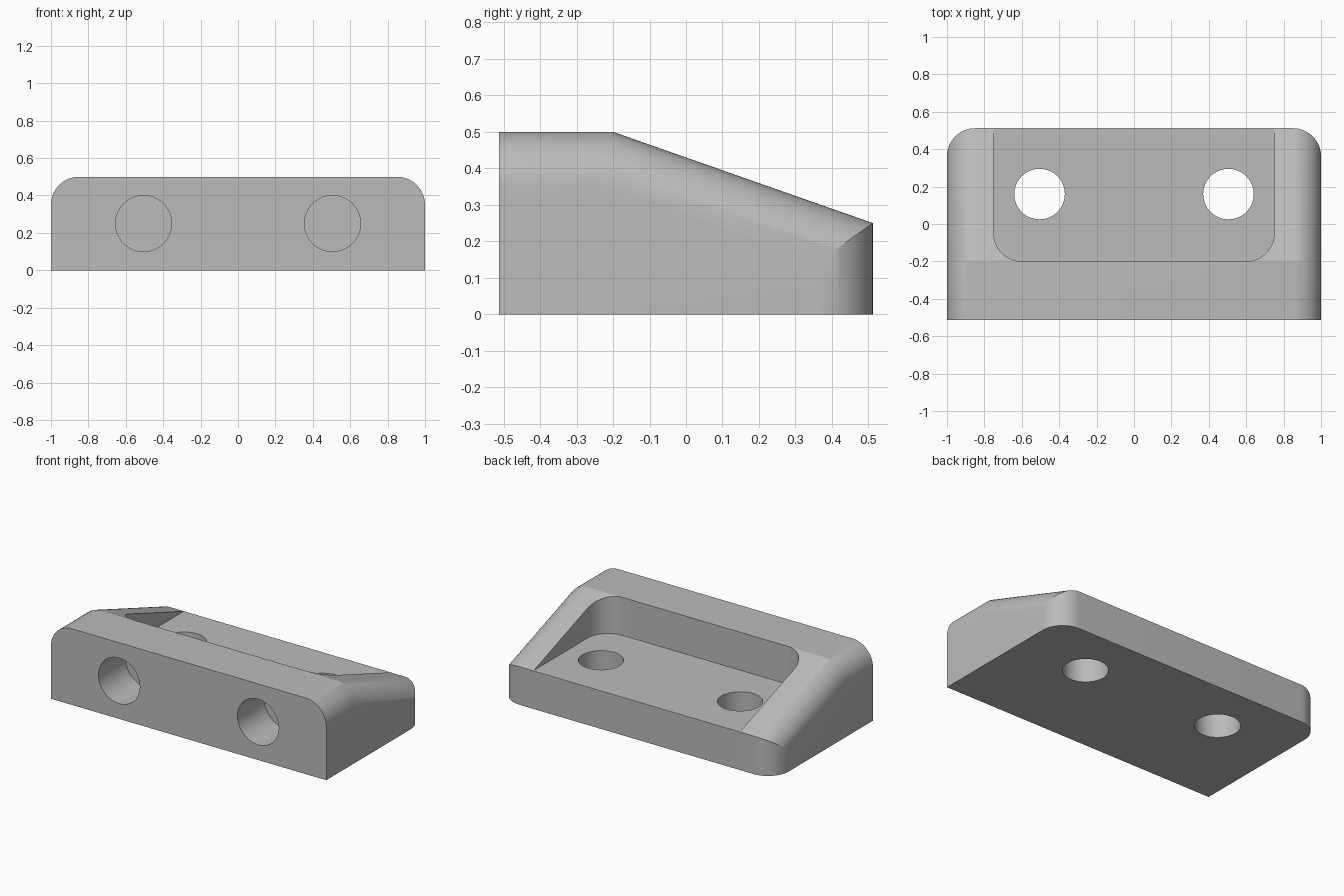
import bpy
import bmesh
from math import sin, cos, tan, pi, atan2, radians

cube = bpy.data.objects.get("Cube")
if cube:
    bpy.data.objects.remove(cube, do_unlink=True)

HALF_Y, RIDGE_Y = 0.512, -0.2     # block half depth, start of the slope
TOP, LOW = 0.5, 0.25              # heights at front and back
R, STEPS = 0.15, 16               # fillet radius and smoothness
SLOPE = atan2(TOP - LOW, HALF_Y - RIDGE_Y)

grey = bpy.data.materials.new("grey")
grey.use_nodes = True
grey.diffuse_color = (0.5, 0.5, 0.5, 1)
grey.node_tree.nodes["Principled BSDF"].inputs["Base Color"].default_value = (0.5, 0.5, 0.5, 1)


def loft(name, rings):
    """Closed solid through rings that have equal point counts."""
    bm = bmesh.new()
    loops = [[bm.verts.new(p) for p in ring] for ring in rings]
    bm.faces.new(loops[0])
    bm.faces.new(loops[-1])
    for a, b in zip(loops, loops[1:]):
        for i in range(len(a)):
            j = (i + 1) % len(a)
            bm.faces.new((a[i], a[j], b[j], b[i]))
    bmesh.ops.recalc_face_normals(bm, faces=bm.faces)
    mesh = bpy.data.meshes.new(name)
    bm.to_mesh(mesh)
    bm.free()
    mesh.materials.append(grey)
    obj = bpy.data.objects.new(name, mesh)
    bpy.context.collection.objects.link(obj)
    return obj


def rounded_end(half, square_end, round_end):
    """Outline with two square corners and two rounded ones."""
    s = 1 if round_end > square_end else -1
    arc = [(half - R + R * cos(t), round_end - s * R + s * R * sin(t))
           for t in (pi / 2 * i / STEPS for i in range(STEPS + 1))]
    return ([(half, square_end)] + arc
            + [(-x, v) for x, v in reversed(arc)] + [(-half, square_end)])


def prism(name, outline, z0, z1):
    return loft(name, [[(x, y, z) for x, y in outline] for z in (z0, z1)])


def cylinder(name, radius, depth, location, rotation=(0, 0, 0)):
    bpy.ops.mesh.primitive_cylinder_add(vertices=64, radius=radius, depth=depth,
                                        location=location, rotation=rotation)
    obj = bpy.context.object
    obj.name = name
    obj.data.materials.append(grey)
    return obj


def combine(target, tool, operation):
    mod = target.modifiers.new(tool.name, "BOOLEAN")
    mod.operation, mod.solver, mod.object = operation, "EXACT", tool
    bpy.context.view_layer.objects.active = target
    bpy.ops.object.modifier_apply(modifier=mod.name)
    bpy.data.objects.remove(tool, do_unlink=True)


# Block with rounded back corners
block = prism("mounting_block", rounded_end(1, -HALF_Y, HALF_Y), 0, 0.8)

# Sloped envelope with rounded side edges, mitred at the ridge
section = rounded_end(1, -0.2, TOP)
back_y = 0.7
back_drop = (back_y - RIDGE_Y) * tan(SLOPE)
front, ridge, back = [], [], []
for x, z in section:
    drop = TOP - z
    front.append((x, -0.7, z))
    ridge.append((x, RIDGE_Y - drop * tan(SLOPE / 2), z))
    back.append((x, back_y, TOP - back_drop - drop / cos(SLOPE)))
combine(block, loft("envelope", [front, ridge, back]), "INTERSECT")

# Open pocket with rounded inner corners
combine(block, prism("pocket", rounded_end(0.75, 0.8, RIDGE_Y), LOW + 0.001, 0.9), "DIFFERENCE")

# Screw holes through the floor and blind holes in the front
for x in (-0.505, 0.505):
    combine(block, cylinder("screw_hole", 0.135, 2, (x, 0.16, 0)), "DIFFERENCE")
    combine(block, cylinder("front_hole", 0.15, 0.56, (x, -HALF_Y, 0.25), (pi / 2, 0, 0)), "DIFFERENCE")

bpy.ops.object.select_all(action="DESELECT")
block.select_set(True)
bpy.context.view_layer.objects.active = block
bpy.ops.object.shade_smooth_by_angle(angle=radians(18))
